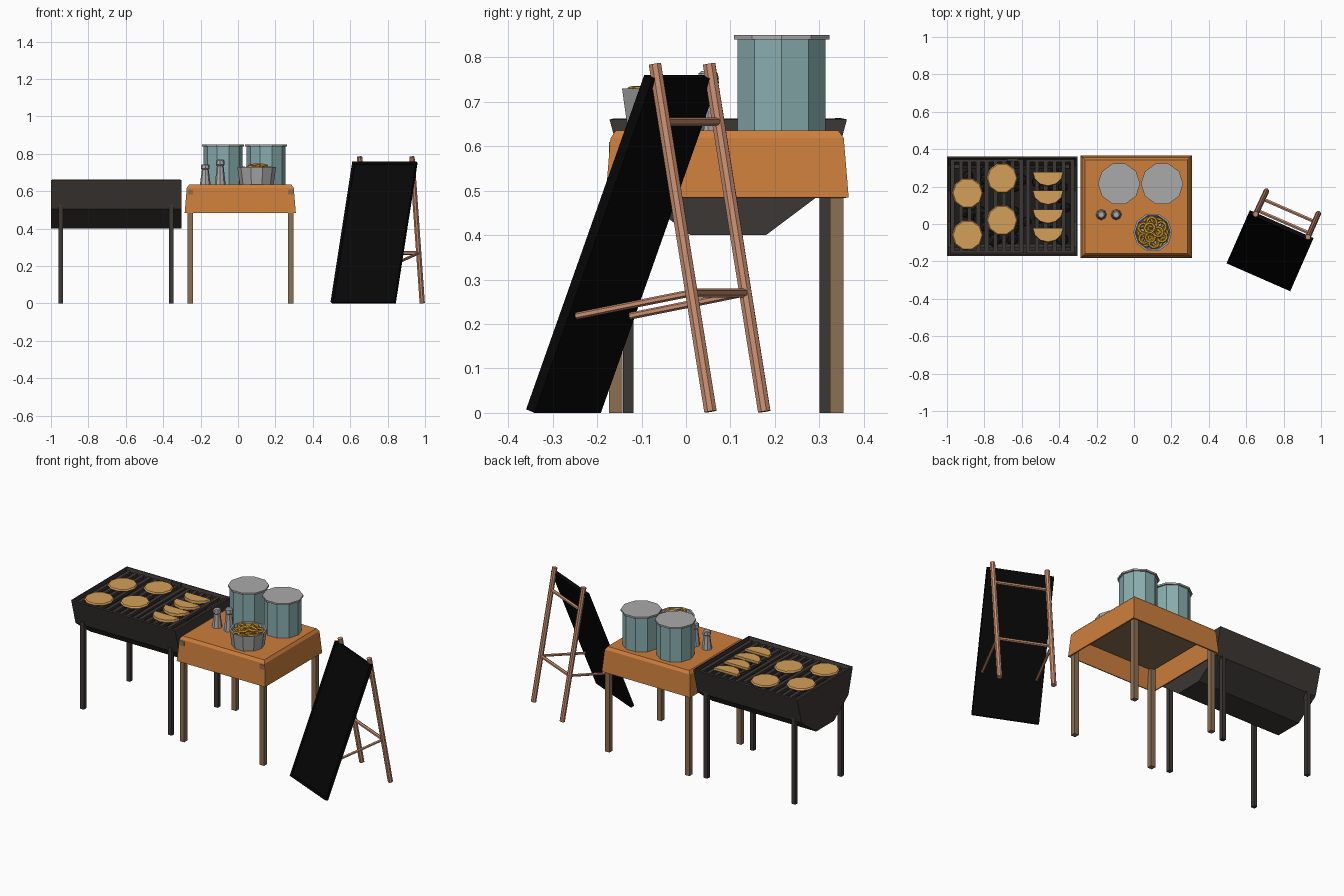
import bpy, bmesh, math, random
from mathutils import Vector, Matrix

if "Cube" in bpy.data.objects:
    bpy.data.objects.remove(bpy.data.objects["Cube"])

random.seed(4)

def mat(name, r, g, b):
    m = bpy.data.materials.new(name)
    m.diffuse_color = (r, g, b, 1)
    m.use_nodes = True
    m.node_tree.nodes["Principled BSDF"].inputs["Base Color"].default_value = m.diffuse_color
    return m

IRON = mat("iron", .045, .038, .035)
COAL = mat("coal", .012, .011, .011)
CLOTH = mat("orange_cloth", .61, .21, .045)
WOOD = mat("brown_wood", .26, .16, .085)
EASEL = mat("easel_wood", .6, .28, .17)
BLACK = mat("black", .002, .002, .002)
TEAL = mat("teal", .25, .42, .43)
BREAD = mat("bread", .66, .35, .1)
RING = mat("gold_pastry", .65, .34, .03)
STEEL = mat("steel", .4, .4, .4)

def finish(name, bm, m, recalc=True):
    if recalc:
        bmesh.ops.recalc_face_normals(bm, faces=bm.faces)
    me = bpy.data.meshes.new(name)
    bm.to_mesh(me)
    bm.free()
    ob = bpy.data.objects.new(name, me)
    bpy.context.collection.objects.link(ob)
    me.materials.append(m)
    return ob

def box(name, lo, hi, m):
    bm = bmesh.new()
    bmesh.ops.create_cube(bm, size=1)
    for v in bm.verts:
        v.co = Vector([(lo[i] + hi[i]) / 2 + v.co[i] * (hi[i] - lo[i]) for i in range(3)])
    return finish(name, bm, m)

def loft(name, rings, m, open_end=None, shell=0):
    """Joins point rings; open_end drops the first (0) or last (1) cap."""
    bm = bmesh.new()
    vs = [[bm.verts.new(p) for p in r] for r in rings]
    n = len(vs[0])
    for a, b in zip(vs, vs[1:]):
        for i in range(n):
            bm.faces.new((a[i], a[(i + 1) % n], b[(i + 1) % n], b[i]))
    caps = [bm.faces.new(vs[0]), bm.faces.new(vs[-1])]
    bmesh.ops.recalc_face_normals(bm, faces=bm.faces)
    if open_end is not None:
        bmesh.ops.delete(bm, geom=[caps[open_end]], context='FACES_ONLY')
    ob = finish(name, bm, m, False)
    if shell:
        s = ob.modifiers.new("shell", 'SOLIDIFY')
        s.thickness, s.offset = shell, -1
    return ob

def lathe(name, x, y, prof, n, m):
    return loft(name, [[(x + r * math.cos(i * math.tau / n), y + r * math.sin(i * math.tau / n), z)
                        for i in range(n)] for r, z in prof], m)

def rect(x0, x1, y0, y1, z):
    return [(x0, y0, z), (x1, y0, z), (x1, y1, z), (x0, y1, z)]

def pole(name, a, b, r, m, n=8):
    a, b = Vector(a), Vector(b)
    bm = bmesh.new()
    rot = (b - a).to_track_quat('Z', 'Y').to_matrix().to_4x4()
    bmesh.ops.create_cone(bm, cap_ends=True, segments=n, radius1=r, radius2=r,
                          depth=(b - a).length, matrix=Matrix.Translation((a + b) / 2) @ rot)
    return finish(name, bm, m)

# Grill trough and legs
loft("grill_trough", [rect(-1, -.302, .01, .18, .40), rect(-1, -.302, -.13, .32, .505),
                      rect(-1, -.302, -.172, .362, .66)], IRON, 1, .013)
for x in (-.96, -.37):
    for y in (-.142, .3):
        box("grill_leg", (x, y, 0), (x + .024, y + .024, .53), IRON)

# Grates, two panels of bars
for x0, x1, n in ((-.982, -.592, 9), (-.578, -.318, 6)):
    for y in (-.155, .332):
        box("grate_rail", (x0, y, .627), (x1, y + .014, .642), IRON)
    for i in range(n):
        x = x0 + (x1 - x0 - .022) * i / (n - 1)
        box("grate_bar", (x, -.155, .63), (x + .022, .346, .646), IRON)
box("grate_handle", (-.68, .335, .64), (-.62, .35, .664), IRON)

# Coals
box("coal_bed", (-.985, -.11, .53), (-.317, .3, .55), COAL)
for i in range(45):
    bm = bmesh.new()
    bmesh.ops.create_icosphere(bm, subdivisions=1, radius=random.uniform(.025, .04),
        matrix=Matrix.Translation((random.uniform(-.94, -.36), random.uniform(-.09, .28), .57)))
    finish("coal", bm, COAL)

# Flatbreads and half-moon pastries
for x, y in ((-.89, .165), (-.705, .245), (-.89, -.06), (-.705, .02)):
    lathe("flatbread", x, y, [(.076, .645), (.083, .652), (.077, .66)], 10, BREAD)
for i in range(4):
    y = .278 - i * .1
    loft("half_moon_pastry", [[(-.46 + s * .083 * math.cos(math.pi + k * math.pi / 6),
                                y + s * .076 * math.sin(math.pi + k * math.pi / 6), z)
                               for k in range(7)] for s, z in ((1, .645), (.97, .66))], BREAD)

# Table
loft("tablecloth", [rect(-.285, .309, -.181, .366, .485), rect(-.274, .298, -.17, .355, .618),
                    rect(-.262, .286, -.158, .343, .635)], CLOTH, 0, .01)
box("table_top", (-.262, -.158, .6), (.286, .343, .622), WOOD)
for x in (-.27, .266):
    for y in (-.173, .324):
        box("table_leg", (x, y, 0), (x + .03, y + .03, .61), WOOD)

# Pots with lids
for x in (-.08, .15):
    lathe("pot", x, .215, [(.104, .634), (.104, .842)], 10, TEAL)
    lathe("pot_lid", x, .215, [(.113, .84), (.113, .85)], 10, STEEL)

# Shakers
for x, h in ((-.175, .11), (-.095, .135)):
    lathe("shaker", x, .05, [(.029, .634), (.018, .634 + h * .75), (.024, .634 + h * .8),
                             (.022, .634 + h * .96), (.016, .634 + h)], 8, STEEL)

# Bowl of ring pastries
bx, by = .1, -.045
lathe("bowl", bx, by, [(.09, .634), (.104, .73), (.094, .73), (.085, .69)], 10, STEEL)

def torus(name, c, tilt, R=.026, r=.009, n=10, k=6):
    bm = bmesh.new()
    rot = Matrix.Translation(c) @ Matrix.Rotation(random.uniform(0, 6), 4, 'Z') @ Matrix.Rotation(tilt, 4, 'X')
    g = [[bm.verts.new(rot @ Vector(((R + r * math.cos(b)) * math.cos(a),
                                     (R + r * math.cos(b)) * math.sin(a), r * math.sin(b))))
          for b in (j * math.tau / k for j in range(k))] for a in (i * math.tau / n for i in range(n))]
    for i in range(n):
        for j in range(k):
            bm.faces.new((g[i][j], g[(i + 1) % n][j], g[(i + 1) % n][(j + 1) % k], g[i][(j + 1) % k]))
    finish(name, bm, RING)

for count, rad, z in ((6, .055, .705), (6, .055, .722), (3, .028, .735), (1, 0, .715)):
    for i in range(count):
        a = i * math.tau / count + z * 40
        torus("ring_pastry", (bx + rad * math.cos(a), by + rad * math.sin(a), z),
              random.uniform(-.25, .25))

# Leaning sign board
u = Vector((.342, -.15, 0)).normalized()
v = Vector((-u.y, u.x, 0))
w = (v * .29 + Vector((0, 0, .752))).normalized()
nrm = u.cross(w)  # points to the front
base = Vector((.665, -.285, .008))
corner = lambda a, b, d: base + u * a + w * b + nrm * d
def frame(inset, d):
    h, t = .186 - inset, .806 - inset
    return [corner(-h, inset, d), corner(h, inset, d), corner(h, t, d), corner(-h, t, d)]
loft("sign_board", [frame(0, -.022), frame(0, 0), frame(.014, 0), frame(.016, -.004)], BLACK)

# Easel legs, rungs and spreaders
L = [Vector((.65, .052, .785)), Vector((.708, .176, .003))]
R = [Vector((.93, -.07, .785)), Vector((.985, .055, .003))]
at = lambda leg, z: leg[0].lerp(leg[1], (.785 - z) / .782)
for leg in (L, R):
    pole("easel_leg", leg[0], leg[1], .015, EASEL)
    s = at(leg, .27)
    pole("easel_spreader", s, s - v * .283 - Vector((0, 0, .052)), .008, EASEL, 6)
for z in (.655, .27):
    pole("easel_rung", at(L, z), at(R, z), .01, EASEL, 6)
